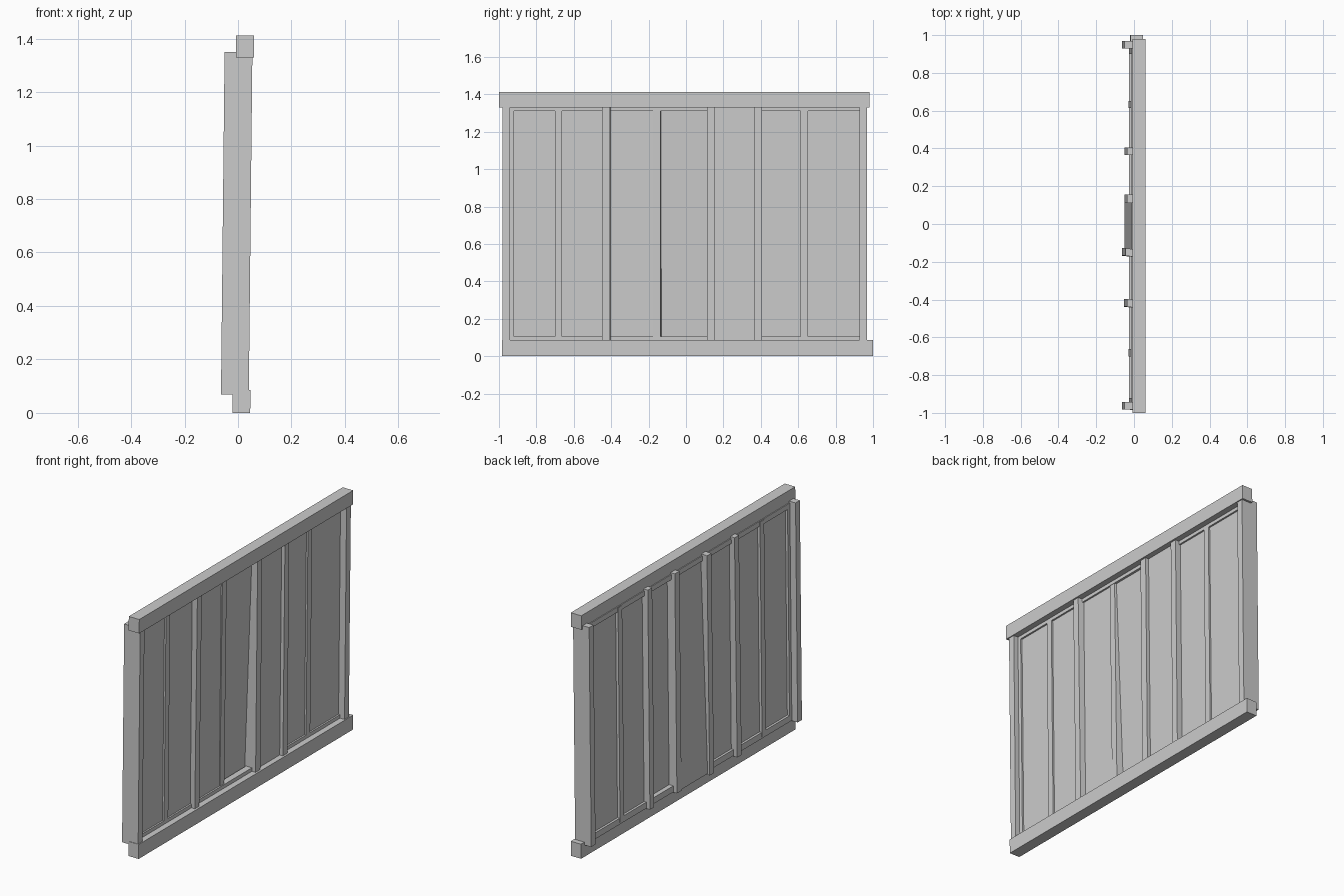
import bpy
import bmesh

cube = bpy.data.objects.get("Cube")
if cube:
    bpy.data.objects.remove(cube, do_unlink=True)

grey = bpy.data.materials.new("plain grey")
grey.use_nodes = True
colour = (0.6, 0.6, 0.6, 1)
grey.diffuse_color = colour
grey.node_tree.nodes["Principled BSDF"].inputs["Base Color"].default_value = colour

TILT = 0.0105   # the whole wall leans slightly with height
MID = 0.7


def beam(name, xs, ys, zs, lean=0.0, sway=0.0, skew=0.0):
    """Box from x, y and z ranges; lean and sway shift its foot and head apart."""
    bm = bmesh.new()
    bmesh.ops.create_cube(bm, size=1)
    for v in bm.verts:
        i, j, k = (c + 0.5 for c in v.co)
        x = xs[0] + (xs[1] - xs[0]) * i
        y = ys[0] + (ys[1] - ys[0]) * j
        z = zs[0] + (zs[1] - zs[0]) * k
        x += TILT * (z - MID) + lean * (k - 0.5)
        y += sway * (k - 0.5) + skew * (0.5 - i)
        v.co = (x, y, z)
    mesh = bpy.data.meshes.new(name)
    bm.to_mesh(mesh)
    bm.free()
    mesh.materials.append(grey)
    obj = bpy.data.objects.new(name, mesh)
    bpy.context.collection.objects.link(obj)
    return obj


# Long rails along the top and bottom
beam("bottom_rail", (-0.013, 0.053), (-0.985, 1.0), (0, 0.085))
beam("top_rail", (-0.015, 0.053), (-1.0, 0.98), (1.33, 1.412))

# Upright posts: name, depth range, width range, lean, skew
POST_Z = (0.068, 1.35)
posts = [
    ("end_post_right", (-0.057, 0.047), (-0.982, -0.942), 0, 0),
    ("post_a", (-0.045, 0.042), (-0.443, -0.402), 0.004, 0.01),
    ("post_b", (-0.055, 0.014), (-0.172, -0.132), 0.004, 0.008),
    ("post_c", (-0.043, 0.042), (0.112, 0.155), 0, 0),
    ("post_d", (-0.043, 0.042), (0.365, 0.405), 0, 0),
    ("end_post_left", (-0.057, 0.047), (0.928, 0.968), 0, 0),
]
for name, xs, ys, lean, skew in posts:
    beam(name, xs, ys, POST_Z, lean, 0, skew)

# Thin battens over the other panel joints
for name, y in (("batten_right", -0.682), ("batten_left", 0.632)):
    beam(name, (-0.022, 0.018), (y - 0.019, y + 0.019), (0.08, 1.335))

# Slim inner frame
beam("frame_bottom", (-0.02, 0.018), (-0.95, 0.935), (0.07, 0.106))
beam("frame_top", (-0.02, 0.018), (-0.95, 0.935), (1.31, 1.34))
beam("frame_right", (-0.02, 0.018), (-0.95, -0.92), (0.08, 1.335))
beam("frame_left", (-0.02, 0.0), (0.9, 0.935), (0.08, 1.335))

# Wall panels; one has slipped back at the foot, one sits forward
edges = [-0.945, -0.682, -0.42, -0.152, 0.134, 0.385, 0.632, 0.94]
for n, (y0, y1) in enumerate(zip(edges, edges[1:])):
    xs, lean = (-0.006, 0.008), 0.0
    if n == 3:
        xs, lean = (-0.026, -0.012), 0.034
    elif n == 4:
        xs = (0.007, 0.021)
    beam(f"panel_{n + 1}", xs, (y0, y1), (0.075, 1.34), lean)
